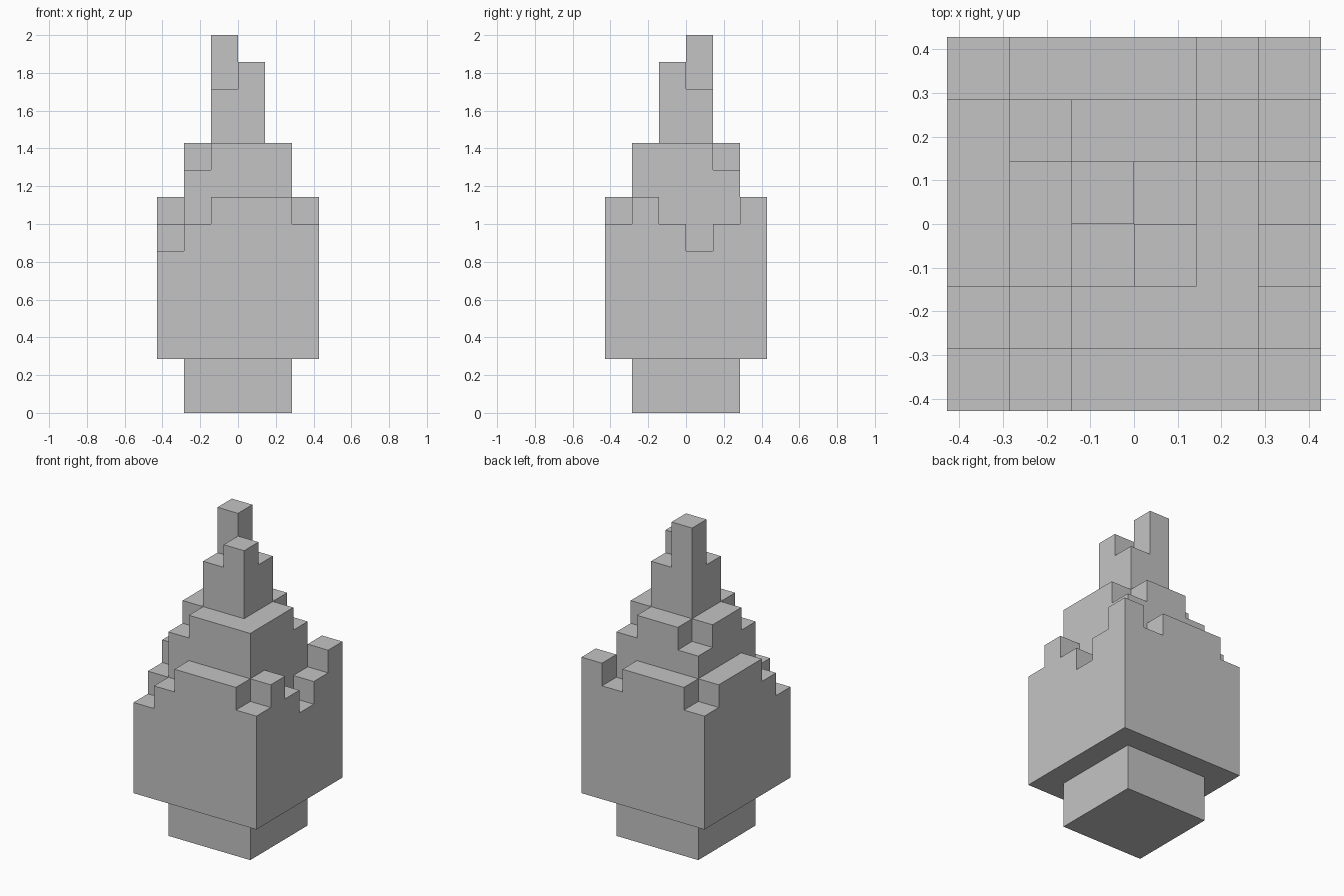
import bpy
import bmesh
from math import radians
from mathutils import Vector

old = bpy.data.objects.get("Cube")
if old:
    bpy.data.objects.remove(old, do_unlink=True)

UNIT = 1 / 7        # edge of one block
N = 6               # blocks across the canopy
TRUNK_TOP = 2

# Canopy as tiers of blocks: each tier has a square extent and a height,
# then a few blocks stand higher or lower than their tier.
TIERS = [(0, 5, 8), (1, 4, 10), (2, 3, 12)]
ODD_BLOCKS = {
    6: [(0, 0), (5, 3)],
    7: [(1, 0), (0, 1), (5, 0), (5, 2), (5, 4), (4, 5), (0, 5)],
    9: [(1, 1), (1, 4), (4, 4)],
    13: [(3, 2)],
    14: [(2, 3)],
}

heights = {}
for low, high, top in TIERS:
    for i in range(low, high + 1):
        for j in range(low, high + 1):
            heights[i, j] = top
for top, cells in ODD_BLOCKS.items():
    for cell in cells:
        heights[cell] = top

canopy_blocks = {(i, j, k) for (i, j), top in heights.items()
                 for k in range(TRUNK_TOP, top)}
trunk_blocks = {(i, j, k) for i in range(1, 5) for j in range(1, 5)
                for k in range(TRUNK_TOP)}
filled = canopy_blocks | trunk_blocks

# Single flat colour
grey = bpy.data.materials.new("plain_grey")
grey.use_nodes = True
colour = (0.55, 0.55, 0.55, 1)
grey.diffuse_color = colour
grey.node_tree.nodes["Principled BSDF"].inputs["Base Color"].default_value = colour


def build_blocks(name, blocks):
    """Make the outer skin of a set of blocks, merging coplanar faces."""
    bm = bmesh.new()
    for block in sorted(blocks):
        centre = Vector(block) + Vector((0.5, 0.5, 0.5))
        for axis in range(3):
            for sign in (-1, 1):
                normal = Vector((0, 0, 0))
                normal[axis] = sign
                neighbour = list(block)
                neighbour[axis] += sign
                if tuple(neighbour) in filled:
                    continue
                u = Vector((0, 0, 0))
                u[(axis + 1) % 3] = 0.5
                v = normal.cross(u)
                middle = centre + normal / 2
                corners = (middle - u - v, middle + u - v,
                           middle + u + v, middle - u + v)
                bm.faces.new([bm.verts.new((c - Vector((N / 2, N / 2, 0))) * UNIT)
                              for c in corners])
    bmesh.ops.remove_doubles(bm, verts=bm.verts, dist=UNIT / 100)
    bmesh.ops.dissolve_limit(bm, angle_limit=radians(1),
                             verts=bm.verts, edges=bm.edges)
    mesh = bpy.data.meshes.new(name)
    bm.to_mesh(mesh)
    bm.free()
    mesh.materials.append(grey)
    obj = bpy.data.objects.new(name, mesh)
    bpy.context.collection.objects.link(obj)
    return obj


# Trunk and stepped canopy
build_blocks("trunk", trunk_blocks)
build_blocks("canopy", canopy_blocks)
